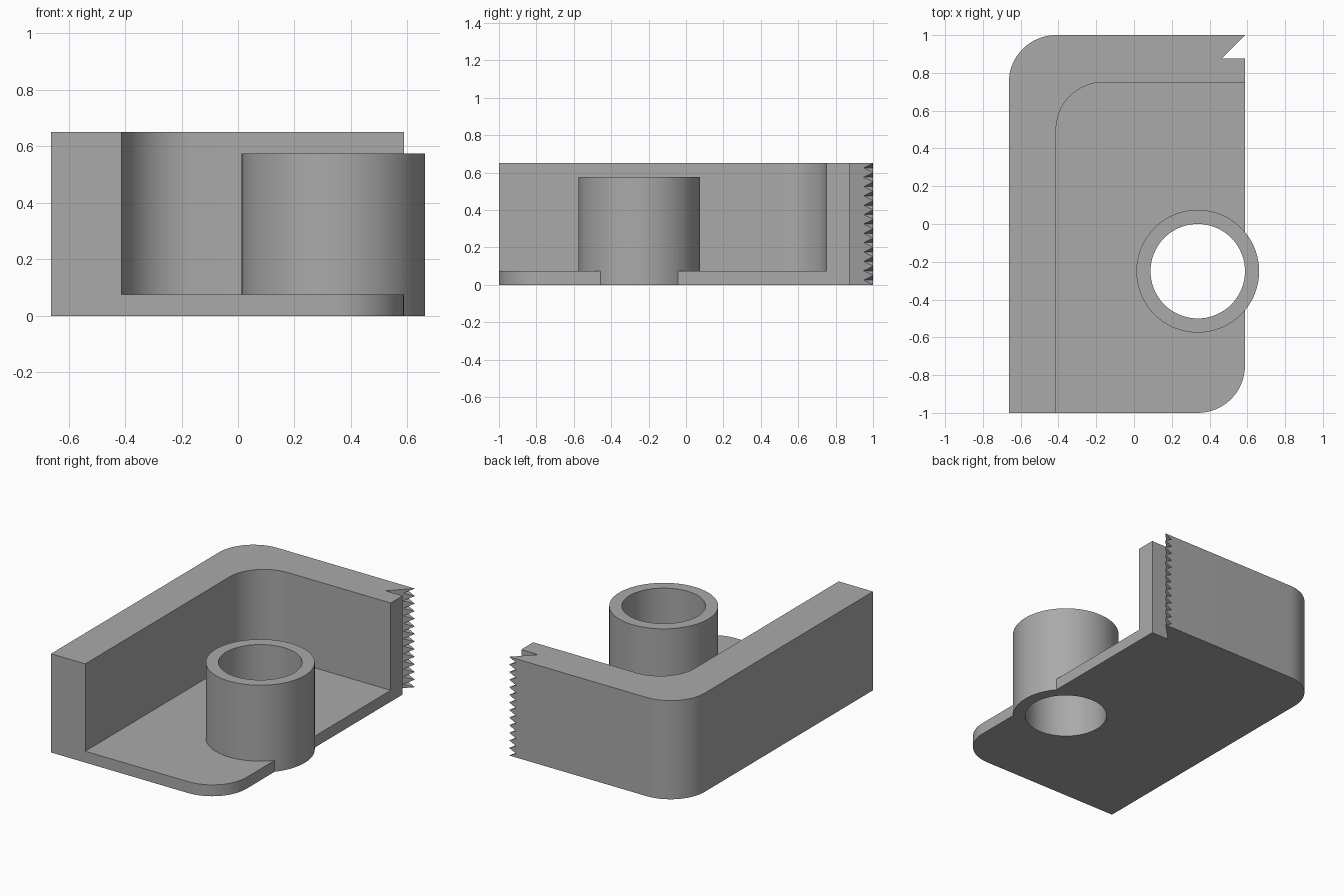
import bpy, bmesh, math

if "Cube" in bpy.data.objects:
    bpy.data.objects.remove(bpy.data.objects["Cube"])

grey = bpy.data.materials.new("light_grey")
grey.diffuse_color = (0.4, 0.4, 0.4, 1)
grey.use_nodes = True
grey.node_tree.nodes["Principled BSDF"].inputs["Base Color"].default_value = grey.diffuse_color

X0, X1 = -0.6625, 0.5875      # plate sides
TX, TY = 0.3375, -0.25        # tube centre


def prism(name, pts, lo, hi, axis="z"):
    """Extrude a closed profile along z, or an xz profile along y."""
    bm = bmesh.new()
    place = (lambda a, b, c: (a, b, c)) if axis == "z" else (lambda a, b, c: (a, c, b))
    low = [bm.verts.new(place(a, b, lo)) for a, b in pts]
    high = [bm.verts.new(place(a, b, hi)) for a, b in pts]
    bm.faces.new(low)
    bm.faces.new(high)
    n = len(pts)
    for i in range(n):
        j = (i + 1) % n
        bm.faces.new((low[i], low[j], high[j], high[i]))
    bmesh.ops.recalc_face_normals(bm, faces=bm.faces)
    me = bpy.data.meshes.new(name)
    bm.to_mesh(me)
    bm.free()
    me.materials.append(grey)
    ob = bpy.data.objects.new(name, me)
    bpy.context.collection.objects.link(ob)
    return ob


def arc(cx, cy, r, a0, a1, n):
    return [(cx + r * math.cos(math.radians(a0 + (a1 - a0) * i / n)),
             cy + r * math.sin(math.radians(a0 + (a1 - a0) * i / n))) for i in range(n + 1)]


def combine(body, other, operation):
    mod = body.modifiers.new(operation, "BOOLEAN")
    mod.object, mod.operation, mod.solver = other, operation, "EXACT"
    bpy.context.view_layer.objects.active = body
    bpy.ops.object.modifier_apply(modifier=mod.name)
    bpy.data.objects.remove(other)


# Block outline with rounded front-right and back-left corners
outline = ([(X0, -1)] + arc(X1 - 0.25, -0.75, 0.25, -90, 0, 16) + [(X1, 1)]
           + arc(X0 + 0.25, 0.75, 0.25, 90, 180, 16))
body = prism("bracket_body", outline, 0, 0.65)

# Pocket leaving the floor and the L-shaped wall
pocket = [(X0 + 0.25, -1.2), (0.9, -1.2), (0.9, 0.75)] + arc(X0 + 0.5, 0.5, 0.25, 90, 180, 16)
combine(body, prism("pocket", pocket, 0.075, 0.9), "DIFFERENCE")

# Tube with a bore through the floor
combine(body, prism("tube", arc(TX, TY, 0.325, 0, 360, 72)[:-1], 0, 0.575), "UNION")
combine(body, prism("bore", arc(TX, TY, 0.25, 0, 360, 72)[:-1], -0.1, 0.9), "DIFFERENCE")

# Slanted notch that forms the hooked wall end
notch = [(X1 - 0.125, 0.875), (X1 + 0.1, 0.875), (X1 + 0.1, 1.1)]
combine(body, prism("notch", notch, -0.1, 0.9), "DIFFERENCE")

# Row of V grooves forming teeth on the hook edge
pitch, depth = 0.05, 0.05
zigzag = [(0.8, 0)]
for i in range(13):
    zigzag += [(X1 + 0.001, i * pitch), (X1 - depth, (i + 0.5) * pitch)]
zigzag += [(X1 + 0.001, 0.65), (0.8, 0.65)]
combine(body, prism("tooth_grooves", zigzag, 0.9, 1.1, "y"), "DIFFERENCE")

# Smooth the curved sides, keep edges sharp
bpy.ops.object.select_all(action="DESELECT")
body.select_set(True)
bpy.context.view_layer.objects.active = body
bpy.ops.object.shade_smooth_by_angle(angle=math.radians(30))
